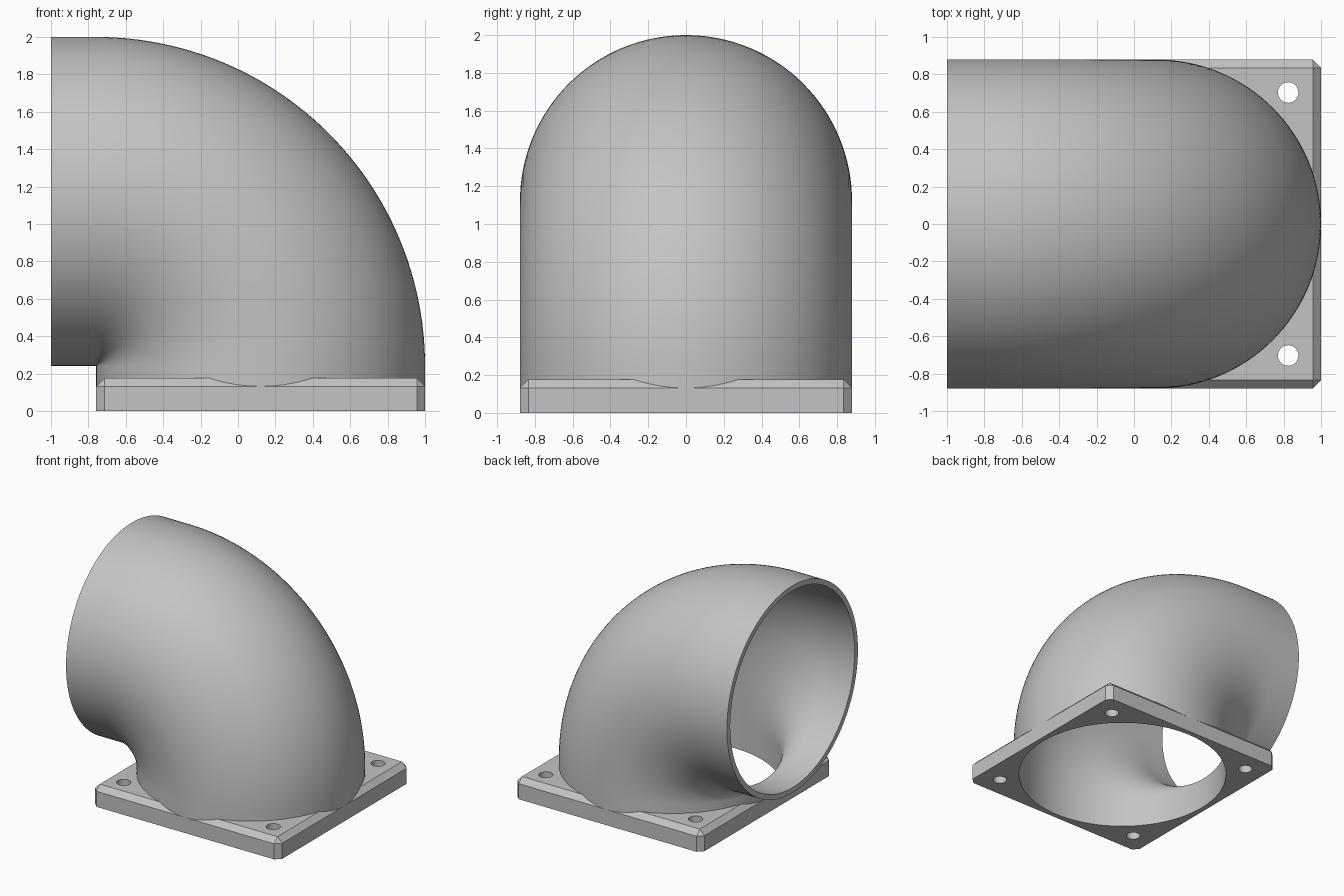
import bpy, bmesh, math
from mathutils import Matrix

if "Cube" in bpy.data.objects:
    bpy.data.objects.remove(bpy.data.objects["Cube"])

R = 0.879            # pipe outer radius = flange half width = bend radius
WALL = 0.044
CX = 1 - R           # flange centre
BX, BZ = CX - R, 2 - 2 * R   # bend centre
PLATE = 0.176
CH = 0.044           # chamfer
SEG = 128

grey = bpy.data.materials.new("plain grey")
grey.diffuse_color = (0.55, 0.55, 0.55, 1)
grey.use_nodes = True
grey.node_tree.nodes["Principled BSDF"].inputs["Base Color"].default_value = grey.diffuse_color


def make_object(name, bm, smooth=True):
    bmesh.ops.recalc_face_normals(bm, faces=bm.faces)
    for f in bm.faces:
        f.smooth = smooth
    me = bpy.data.meshes.new(name)
    bm.to_mesh(me)
    bm.free()
    me.materials.append(grey)
    if smooth:
        me.set_sharp_from_angle(angle=math.radians(30))
    ob = bpy.data.objects.new(name, me)
    bpy.context.scene.collection.objects.link(ob)
    return ob


# Elbow pipe: short vertical leg, quarter bend, short horizontal leg
bm = bmesh.new()
STEPS = 48
path = [(0, -BZ)] + [(math.pi / 2 * i / STEPS, 0) for i in range(STEPS + 1)]
path.append((math.pi / 2, 1 + BX))


def ring(theta, shift, r):
    c, s = math.cos(theta), math.sin(theta)
    out = []
    for k in range(SEG):
        a = 2 * math.pi * k / SEG
        d = R + r * math.cos(a)
        # shift runs along the tangent (-s, c)
        out.append(bm.verts.new((BX + d * c - shift * s, r * math.sin(a),
                                 BZ + d * s + shift * c)))
    return out


def bridge(a, b):
    for k in range(SEG):
        n = (k + 1) % SEG
        bm.faces.new((a[k], a[n], b[n], b[k]))


outer = [ring(t, s, R) for t, s in path]
inner = [ring(t, s, R - WALL) for t, s in path]
for wall in (outer, inner):
    for a, b in zip(wall, wall[1:]):
        bridge(a, b)
for i in (0, -1):
    bridge(outer[i], inner[i])
bmesh.ops.remove_doubles(bm, verts=bm.verts, dist=1e-5)
make_object("elbow_pipe", bm)

# Flange plate with chamfered corners and top edges
bm = bmesh.new()
for sx in (-1, 1):
    for sy in (-1, 1):
        for z in (0, PLATE - CH):
            bm.verts.new((CX + sx * R, sy * (R - CH), z))
            bm.verts.new((CX + sx * (R - CH), sy * R, z))
        bm.verts.new((CX + sx * (R - CH), sy * (R - CH), PLATE))
bmesh.ops.convex_hull(bm, input=bm.verts)
bmesh.ops.dissolve_limit(bm, angle_limit=0.01, verts=bm.verts, edges=bm.edges)
flange = make_object("flange_plate", bm, smooth=False)

# Bore (hidden inside the pipe wall) and four screw holes
bm = bmesh.new()
H = 0.703
holes = [(0, 0, R - WALL / 2, SEG)]
holes += [(sx * H, sy * H, 0.055, 40) for sx in (-1, 1) for sy in (-1, 1)]
for x, y, r, n in holes:
    bmesh.ops.create_cone(bm, cap_ends=True, segments=n, radius1=r, radius2=r,
                          depth=1, matrix=Matrix.Translation((CX + x, y, 0)))
cutter = make_object("hole_cutter", bm, smooth=False)
cutter.hide_render = True

mod = flange.modifiers.new("holes", 'BOOLEAN')
mod.operation = 'DIFFERENCE'
mod.solver = 'EXACT'
mod.object = cutter
bpy.context.view_layer.update()
dg = bpy.context.evaluated_depsgraph_get()
cut = bpy.data.meshes.new_from_object(flange.evaluated_get(dg))
flange.modifiers.clear()
flange.data = cut
bpy.data.objects.remove(cutter)
for p in cut.polygons:
    p.use_smooth = True
cut.set_sharp_from_angle(angle=math.radians(30))
